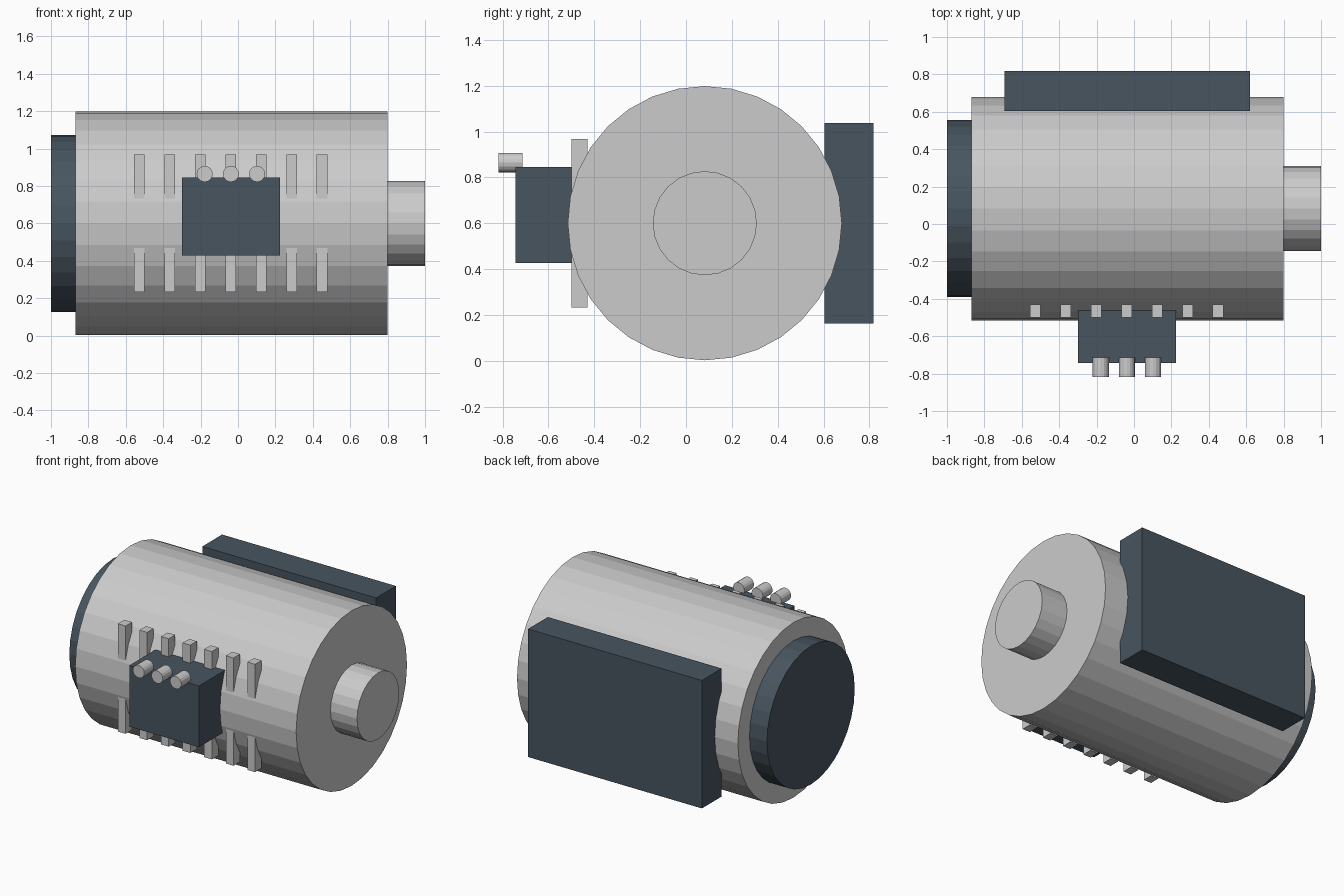
import bpy
from math import pi

if "Cube" in bpy.data.objects:
    bpy.data.objects.remove(bpy.data.objects["Cube"])

AXIS_Y, AXIS_Z = 0.082, 0.6

dark = bpy.data.materials.new("dark_slate")
dark.diffuse_color = (0.065, 0.09, 0.115, 1)
dark.use_nodes = True
dark.node_tree.nodes["Principled BSDF"].inputs["Base Color"].default_value = dark.diffuse_color


def finish(name, mat):
    obj = bpy.context.object
    obj.name = name
    if mat:
        obj.data.materials.append(mat)
    return obj


def box(name, x, y, z, mat=None):
    """Box from (min, max) ranges on each axis."""
    bpy.ops.mesh.primitive_cube_add(
        size=1, location=[(r[0] + r[1]) / 2 for r in (x, y, z)])
    obj = finish(name, mat)
    obj.scale = [r[1] - r[0] for r in (x, y, z)]
    bpy.ops.object.transform_apply(location=False, rotation=False, scale=True)
    return obj


def cylinder(name, loc, radius, length, sides, rot, mat=None):
    bpy.ops.mesh.primitive_cylinder_add(
        vertices=sides, radius=radius, depth=length, location=loc, rotation=rot)
    return finish(name, mat)


def axial(name, x0, x1, radius, sides, mat=None):
    """Faceted cylinder along the motor axis."""
    return cylinder(name, ((x0 + x1) / 2, AXIS_Y, AXIS_Z), radius, x1 - x0,
                    sides, (0, pi / 2, 0), mat)


# Housing, output shaft and rear cap
axial("housing", -0.868, 0.80, 0.598, 32)
axial("output_shaft", 0.78, 1.0, 0.227, 24)
axial("rear_cap", -1.0, -0.85, 0.473, 32, dark)

# Mounting plate on the back
box("mounting_plate", (-0.693, 0.62), (0.605, 0.818), (0.163, 1.037), dark)

# Terminal box on the front with three terminals
box("terminal_box", (-0.30, 0.225), (-0.743, -0.46), (0.427, 0.845), dark)
for i in range(3):
    cylinder(f"terminal_{i + 1}", (-0.178 + 0.14 * i, -0.766, 0.864), 0.043,
             0.104, 16, (pi / 2, 0, 0))

# Cooling ribs, partly sunk into the housing
for i in range(7):
    x = -0.528 + 0.163 * i
    box(f"cooling_rib_{i + 1}", (x - 0.029, x + 0.029), (-0.50, -0.43),
        (0.232, 0.968))
